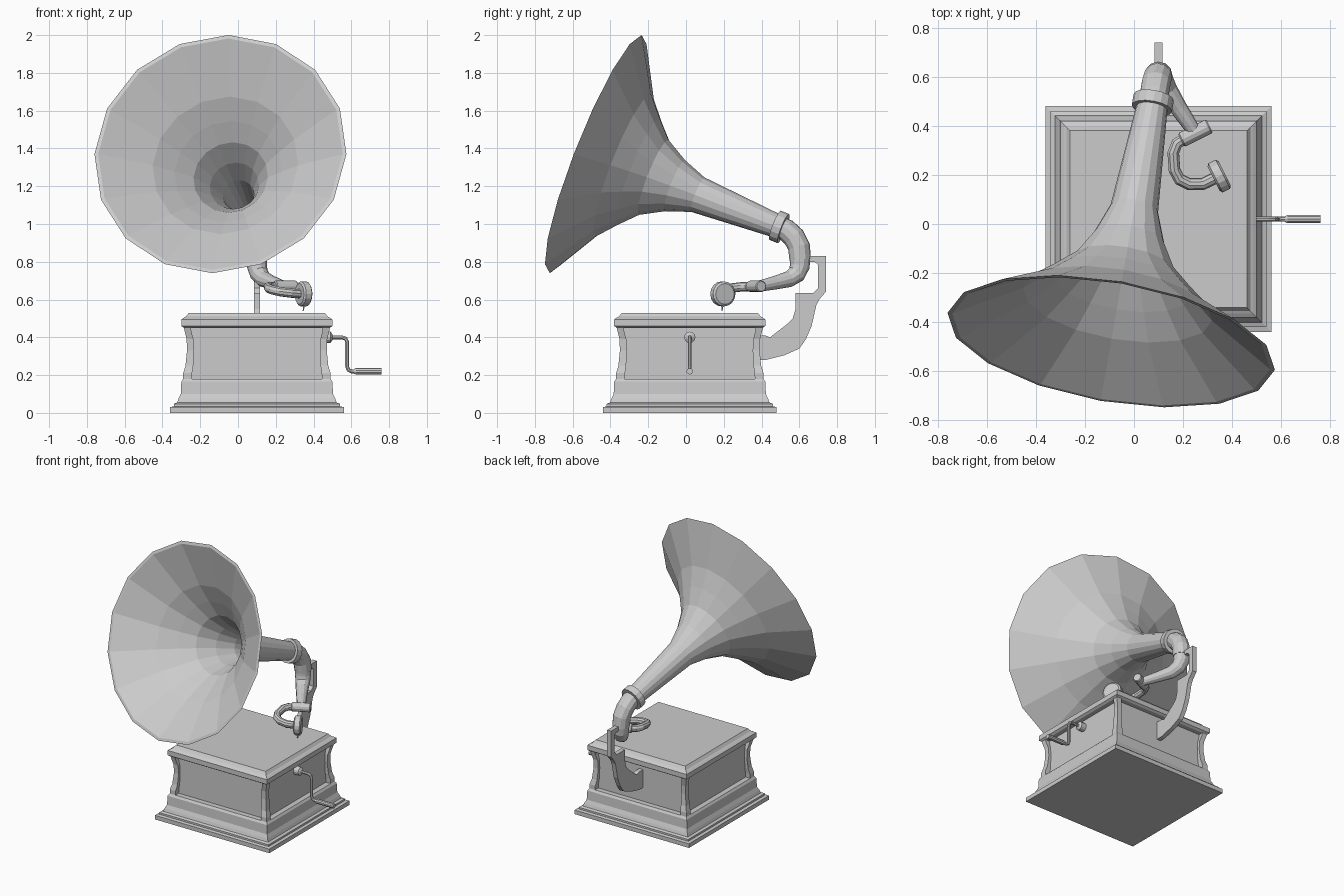
import bpy, bmesh, math
from mathutils import Vector

cube = bpy.data.objects.get("Cube")
if cube:
    bpy.data.objects.remove(cube)

grey = bpy.data.materials.new("plain_grey")
grey.use_nodes = True
grey.diffuse_color = (0.6, 0.6, 0.6, 1)
grey.node_tree.nodes["Principled BSDF"].inputs["Base Color"].default_value = (0.6, 0.6, 0.6, 1)

CX, CY = 0.10, 0.02                              # centre of the cabinet
MOUTH = Vector((-0.093, -0.478, 1.37))           # centre of the horn mouth
UP = Vector((0.063, 0.358, 0.931)).normalized()
BACK = Vector((0.16, 0.917, -0.364)).normalized()
SIDEWAYS = Vector((0.9, 0.45, 0)).normalized()   # axis of joint and sound box


def finish(name, bm):
    bmesh.ops.recalc_face_normals(bm, faces=bm.faces)
    mesh = bpy.data.meshes.new(name)
    bm.to_mesh(mesh)
    bm.free()
    mesh.materials.append(grey)
    obj = bpy.data.objects.new(name, mesh)
    bpy.context.collection.objects.link(obj)
    return obj


def loft(name, rings):
    """Skin a list of point rings and cap both ends."""
    bm = bmesh.new()
    loops = [[bm.verts.new(p) for p in ring] for ring in rings]
    n = len(loops[0])
    for a, b in zip(loops, loops[1:]):
        for i in range(n):
            j = (i + 1) % n
            bm.faces.new((a[i], a[j], b[j], b[i]))
    bm.faces.new(loops[0])
    bm.faces.new(loops[-1])
    return finish(name, bm)


def ring(centre, axis, radius, sides, up=Vector((0, 0, 1))):
    u = (up - axis * up.dot(axis)).normalized()
    v = axis.cross(u)
    steps = [math.tau * i / sides for i in range(sides)]
    return [centre + radius * (u * math.cos(a) + v * math.sin(a)) for a in steps]


def turned(name, origin, axis, profile, sides, up=Vector((0, 0, 1))):
    """Lathe a profile of (distance, radius) along an axis."""
    origin, axis = Vector(origin), Vector(axis).normalized()
    return loft(name, [ring(origin + axis * t, axis, r, sides, up) for t, r in profile])


def tube(name, path, sides=12):
    """Sweep a circle along points of (x, y, z, radius)."""
    pts = [Vector(p[:3]) for p in path]
    rings, up = [], Vector((0.31, 0.2, 0.93))
    for i, p in enumerate(pts):
        d = (pts[min(i + 1, len(pts) - 1)] - pts[max(i - 1, 0)]).normalized()
        up = (up - d * up.dot(d)).normalized()
        rings.append(ring(p, d, path[i][3], sides, up))
    return loft(name, rings)


def square_stack(name, profile):
    """Stack square rings of (half width, height) about the cabinet centre."""
    corners = ((-1, -1), (1, -1), (1, 1), (-1, 1))
    return loft(name, [[(CX + sx * h, CY + sy * h, z) for sx, sy in corners]
                       for h, z in profile])


# Cabinet: moulded plinth, body and lid
square_stack("plinth", [(0.46, 0), (0.46, 0.03), (0.44, 0.035), (0.44, 0.048), (0.422, 0.055),
                        (0.415, 0.075), (0.403, 0.1), (0.4, 0.165), (0.39, 0.18)])
square_stack("cabinet_body", [(0.352, 0.17), (0.352, 0.47)])
square_stack("lid", [(0.385, 0.45), (0.4, 0.46), (0.4, 0.495), (0.385, 0.505),
                     (0.375, 0.51), (0.36, 0.53)])

# Corner pillars, waisted in the middle
pillar = [(0.345, 0.39, 0.175), (0.343, 0.39, 0.21), (0.337, 0.378, 0.25),
          (0.333, 0.37, 0.33), (0.336, 0.372, 0.39), (0.347, 0.382, 0.43), (0.349, 0.388, 0.455)]
for side, sx in (("left", 1), ("right", -1)):
    for end, sy in (("front", -1), ("back", 1)):
        loft(f"{end}_{side}_pillar",
             [[(CX + sx * x, CY + sy * y, z) for x, y in ((a, a), (b, a), (b, b), (a, b))]
              for a, b, z in pillar])

# Turntable and spindle
turned("turntable", (CX, 0.03, 0.525), (0, 0, 1), [(0, 0.35), (0.012, 0.35)], 32)
turned("spindle", (CX, CY, 0.53), (0, 0, 1), [(0, 0.013), (0.012, 0.012), (0.02, 0.008), (0.04, 0.007)], 8)

# Crank
turned("crank_boss", (0.45, CY, 0.4), (1, 0, 0), [(0, 0.03), (0.04, 0.03), (0.05, 0.015)], 12)
tube("crank_rod", [(0.47, CY, 0.4, 0.011), (0.55, CY, 0.4, 0.011), (0.57, CY, 0.393, 0.011),
                   (0.578, CY, 0.375, 0.011), (0.578, CY, 0.245, 0.011),
                   (0.585, CY, 0.227, 0.011), (0.6, CY, 0.22, 0.011), (0.63, CY, 0.22, 0.011)], 8)
turned("crank_handle", (0.615, CY, 0.22), (1, 0, 0), [(0, 0.013), (0.01, 0.017), (0.145, 0.017)], 10)

# Back bracket: flat outline in the yz plane
outline = [(0.36, 0.28), (0.42, 0.28), (0.52, 0.305), (0.6, 0.34), (0.635, 0.39), (0.665, 0.46),
           (0.69, 0.57), (0.705, 0.6), (0.74, 0.64), (0.74, 0.83), (0.65, 0.83), (0.65, 0.8),
           (0.68, 0.8), (0.7, 0.785), (0.7, 0.66), (0.675, 0.635), (0.58, 0.635), (0.58, 0.55),
           (0.565, 0.5), (0.535, 0.47), (0.445, 0.4), (0.42, 0.41), (0.36, 0.41)]
loft("back_bracket", [[(CX + dx, y, z) for y, z in outline] for dx in (-0.016, 0.016)])

# Horn: outer skin to the neck, then back along the inner skin
outer = [(0, 0.677), (0.16, 0.405), (0.25, 0.302), (0.335, 0.214), (0.457, 0.146),
         (0.59, 0.098), (1.05, 0.063)]
inner = [(t + 0.004, r - 0.014) for t, r in reversed(outer)]
inner[-1] = (0.0, 0.657)
horn = turned("horn", MOUTH, BACK, outer + inner, 16, UP)
bm = bmesh.new()
bm.from_mesh(horn.data)
caps = [f for f in bm.faces if len(f.verts) == 16]
mouth_cap = min(caps, key=lambda f: f.calc_center_median().y)
mouth_edge = sorted(caps, key=lambda f: f.calc_area())
bmesh.ops.delete(bm, geom=mouth_edge, context='FACES_ONLY')
# Join outer and inner rims
rims = [e for e in bm.edges if e.is_boundary]
bmesh.ops.bridge_loops(bm, edges=rims)
bmesh.ops.recalc_face_normals(bm, faces=bm.faces)
bm.to_mesh(horn.data)
bm.free()
turned("horn_collar", MOUTH, BACK, [(1.035, 0.065), (1.035, 0.083), (1.083, 0.083), (1.083, 0.065)], 16, UP)

# Elbow, its collar and the tapered tone arm
tube("elbow", [(0.077, 0.49, 0.985, 0.06), (0.083, 0.53, 0.968, 0.06), (0.09, 0.572, 0.93, 0.06),
               (0.097, 0.598, 0.88, 0.059), (0.1, 0.605, 0.81, 0.057)])
turned("elbow_collar", (0.1, 0.605, 0.803), (0, 0, 1), [(0, 0.07), (0.032, 0.07)], 16)
tube("tone_arm", [(0.1, 0.605, 0.82, 0.054), (0.101, 0.602, 0.775, 0.053), (0.112, 0.585, 0.735, 0.049),
                  (0.135, 0.545, 0.708, 0.043), (0.18, 0.475, 0.69, 0.036), (0.25, 0.37, 0.667, 0.028)])
turned("arm_joint", Vector((0.25, 0.37, 0.67)) - SIDEWAYS * 0.065, SIDEWAYS,
       [(0, 0.024), (0.006, 0.031), (0.124, 0.031), (0.13, 0.026)], 12)

# Curved neck, sound box and needle
tube("sound_neck", [(0.215, 0.352, 0.668, 0.024), (0.175, 0.328, 0.668, 0.025), (0.16, 0.29, 0.667, 0.025),
                    (0.165, 0.22, 0.658, 0.025), (0.185, 0.182, 0.65, 0.025), (0.225, 0.162, 0.641, 0.025),
                    (0.28, 0.163, 0.634, 0.025), (0.335, 0.19, 0.63, 0.025)], 10)
turned("sound_box", Vector((0.347, 0.195, 0.63)) - SIDEWAYS * 0.025, SIDEWAYS,
       [(0, 0.055), (0.008, 0.066), (0.042, 0.066), (0.05, 0.055)], 16)
tube("needle", [(0.352, 0.195, 0.58, 0.006), (0.345, 0.19, 0.54, 0.003)], 6)
